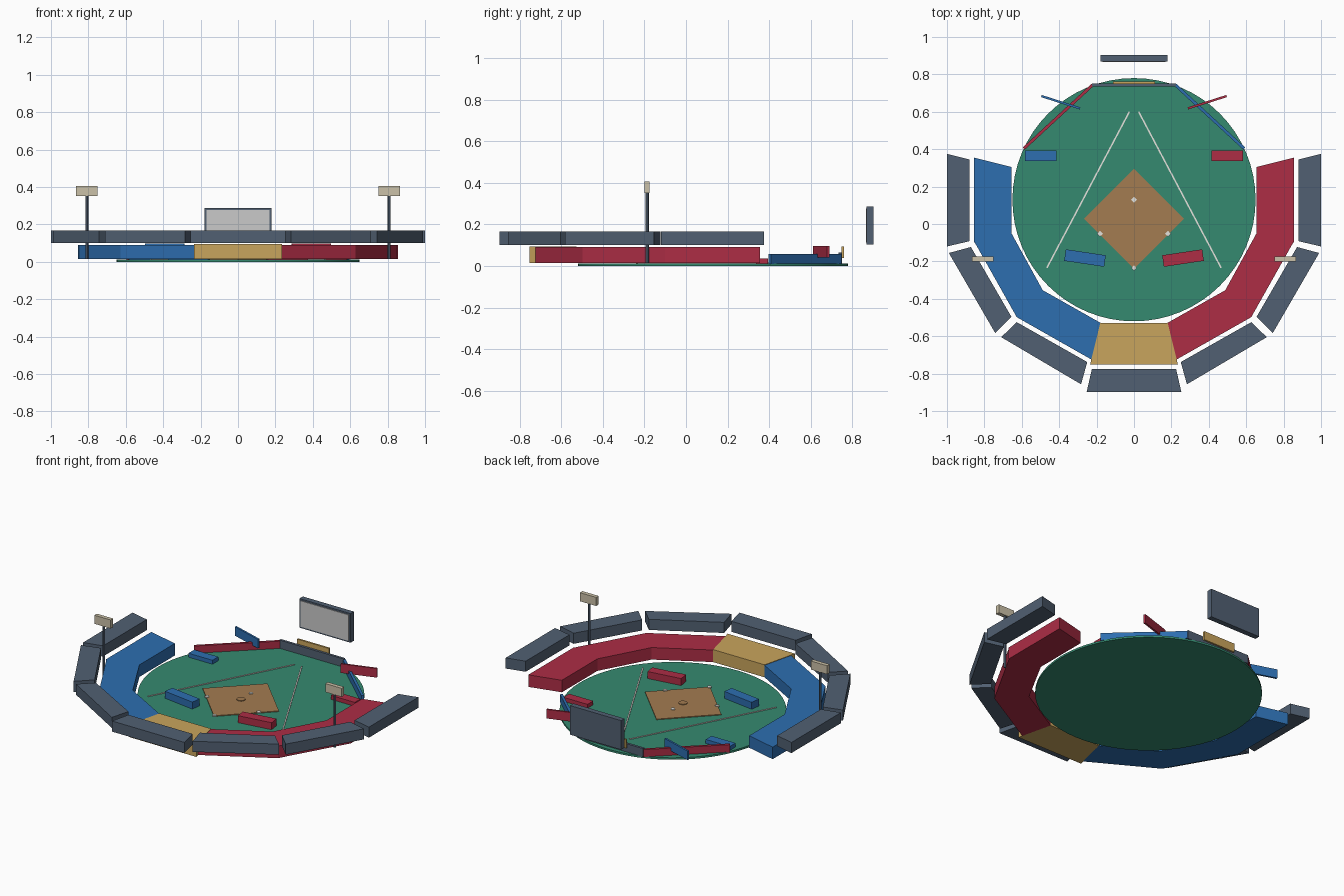
import bpy, bmesh, math
from mathutils import Matrix, Vector

if "Cube" in bpy.data.objects:
    bpy.data.objects.remove(bpy.data.objects["Cube"])


def material(name, rgb):
    m = bpy.data.materials.new(name)
    lin = [((c / 255 + 0.055) / 1.055) ** 2.4 for c in rgb]
    m.diffuse_color = (*lin, 1)
    m.use_nodes = True
    m.node_tree.nodes["Principled BSDF"].inputs["Base Color"].default_value = m.diffuse_color
    return m


GREEN = material("grass green", (53, 138, 112))
BLUE = material("seat blue", (45, 110, 176))
RED = material("seat red", (173, 45, 69))
GOLD = material("seat gold", (201, 165, 93))
SLATE = material("slate", (81, 96, 114))
CLAY = material("infield clay", (163, 124, 81))
BEIGE = material("lamp beige", (203, 193, 168))
WHITE = material("chalk white", (228, 226, 220))
SCREEN = material("screen grey", (202, 202, 202))


def finish(name, bm, mat):
    bmesh.ops.recalc_face_normals(bm, faces=bm.faces[:])
    me = bpy.data.meshes.new(name)
    bm.to_mesh(me)
    bm.free()
    me.materials.append(mat)
    ob = bpy.data.objects.new(name, me)
    bpy.context.collection.objects.link(ob)
    return ob


def prism(name, outline, z0, z1, mat):
    """Plan outline extruded from z0 to z1."""
    bm = bmesh.new()
    face = bm.faces.new([bm.verts.new((x, y, z0)) for x, y in outline])
    ext = bmesh.ops.extrude_face_region(bm, geom=[face])
    tops = [v for v in ext["geom"] if isinstance(v, bmesh.types.BMVert)]
    bmesh.ops.translate(bm, verts=tops, vec=(0, 0, z1 - z0))
    return finish(name, bm, mat)


def box(name, center, size, mat, angle=0):
    bm = bmesh.new()
    bmesh.ops.create_cube(bm, size=1, matrix=Matrix.Translation(center)
                          @ Matrix.Rotation(math.radians(angle), 4, 'Z')
                          @ Matrix.Diagonal((*size, 1)))
    return finish(name, bm, mat)


def disc(name, x, y, r, z0, z1, mat, sides, smooth=False):
    bm = bmesh.new()
    bmesh.ops.create_cone(bm, cap_ends=True, segments=sides, radius1=r, radius2=r,
                          depth=z1 - z0,
                          matrix=Matrix.Translation((x, y, (z0 + z1) / 2)))
    ob = finish(name, bm, mat)
    if smooth:
        bpy.context.view_layer.objects.active = ob
        ob.select_set(True)
        bpy.ops.object.shade_smooth_by_angle()
        ob.select_set(False)
    return ob


def strip(name, a, b, width, z0, z1, mat):
    """Straight wall or line between two plan points."""
    a, b = Vector(a), Vector(b)
    d = b - a
    mid = (a + b) / 2
    return box(name, (mid.x, mid.y, (z0 + z1) / 2), (d.length, width, z1 - z0), mat,
               math.degrees(math.atan2(d.y, d.x)))


def flip(points, s):
    return [(s * x, y) for x, y in points]


# Playing field
disc("field", 0, 0.13, 0.65, 0, 0.012, GREEN, 64, True)
prism("infield", [(0, 0.295), (-0.267, 0.028), (0, -0.24), (0.267, 0.028)], 0.011, 0.017, CLAY)
disc("mound", 0, 0.03, 0.025, 0.015, 0.021, CLAY, 24)
for i, (x, y) in enumerate([(0, -0.235), (0.182, -0.052), (0, 0.13), (-0.182, -0.052)]):
    box(f"base_{i}", (x, y, 0.018), (0.022, 0.022, 0.006), WHITE, 45)

# Seating bowl: inner start, inner end, outer end, outer start
LOWER = [
    [(0.18, -0.528), (0.488, -0.354), (0.627, -0.498), (0.227, -0.725)],
    [(0.488, -0.354), (0.655, -0.05), (0.852, -0.098), (0.627, -0.498)],
    [(0.655, -0.05), (0.655, 0.305), (0.855, 0.355), (0.855, -0.1)],
]
UPPER = [
    [(0.25, -0.738), (0.627, -0.525), (0.71, -0.605), (0.283, -0.857)],
    [(0.655, -0.497), (0.872, -0.123), (0.99, -0.155), (0.742, -0.583)],
    [(0.88, -0.092), (0.88, 0.345), (1.0, 0.375), (1.0, -0.12)],
]
prism("lower_stand_center", [(-0.18, -0.528), (0.18, -0.528), (0.235, -0.752), (-0.235, -0.752)],
      0.015, 0.094, GOLD)
prism("upper_deck_center", [(-0.225, -0.775), (0.225, -0.775), (0.253, -0.897), (-0.253, -0.897)],
      0.1, 0.167, SLATE)

for s, side, near, far in [(-1, "left", BLUE, RED), (1, "right", RED, BLUE)]:
    for i in range(3):
        prism(f"lower_stand_{side}_{i}", flip(LOWER[i], s), 0.015, 0.091, near)
        prism(f"upper_deck_{side}_{i}", flip(UPPER[i], s), 0.1, 0.167, SLATE)
    # Foul line, dugout, bullpen
    strip(f"foul_line_{side}", (s * 0.466, -0.235), (s * 0.025, 0.6), 0.008, 0.011, 0.016, WHITE)
    box(f"dugout_{side}", (s * 0.262, -0.182, 0.034), (0.216, 0.062, 0.044), near, s * 8.5)
    box(f"bullpen_{side}", (s * 0.498, 0.365, 0.024), (0.168, 0.058, 0.026), near)
    # Outfield wall and banner
    strip(f"outfield_wall_{side}", (s * 0.59, 0.403), (s * 0.222, 0.743), 0.016, 0.01, 0.058, far)
    strip(f"banner_{side}", (s * 0.288, 0.618), (s * 0.495, 0.684), 0.012, 0.04, 0.097, near)
    # Floodlight
    disc(f"light_pole_{side}", s * 0.808, -0.187, 0.008, 0.015, 0.36, SLATE, 12, True)
    box(f"light_head_{side}", (s * 0.808, -0.187, 0.379), (0.114, 0.025, 0.054), BEIGE)

# Back wall with sign, and scoreboard
box("outfield_wall_center", (0, 0.742, 0.037), (0.45, 0.016, 0.054), SLATE)
box("wall_sign", (0, 0.755, 0.067), (0.224, 0.012, 0.055), GOLD)
box("scoreboard", (0, 0.886, 0.195), (0.358, 0.034, 0.184), SLATE)
box("scoreboard_screen", (0, 0.868, 0.195), (0.336, 0.006, 0.164), SCREEN)
